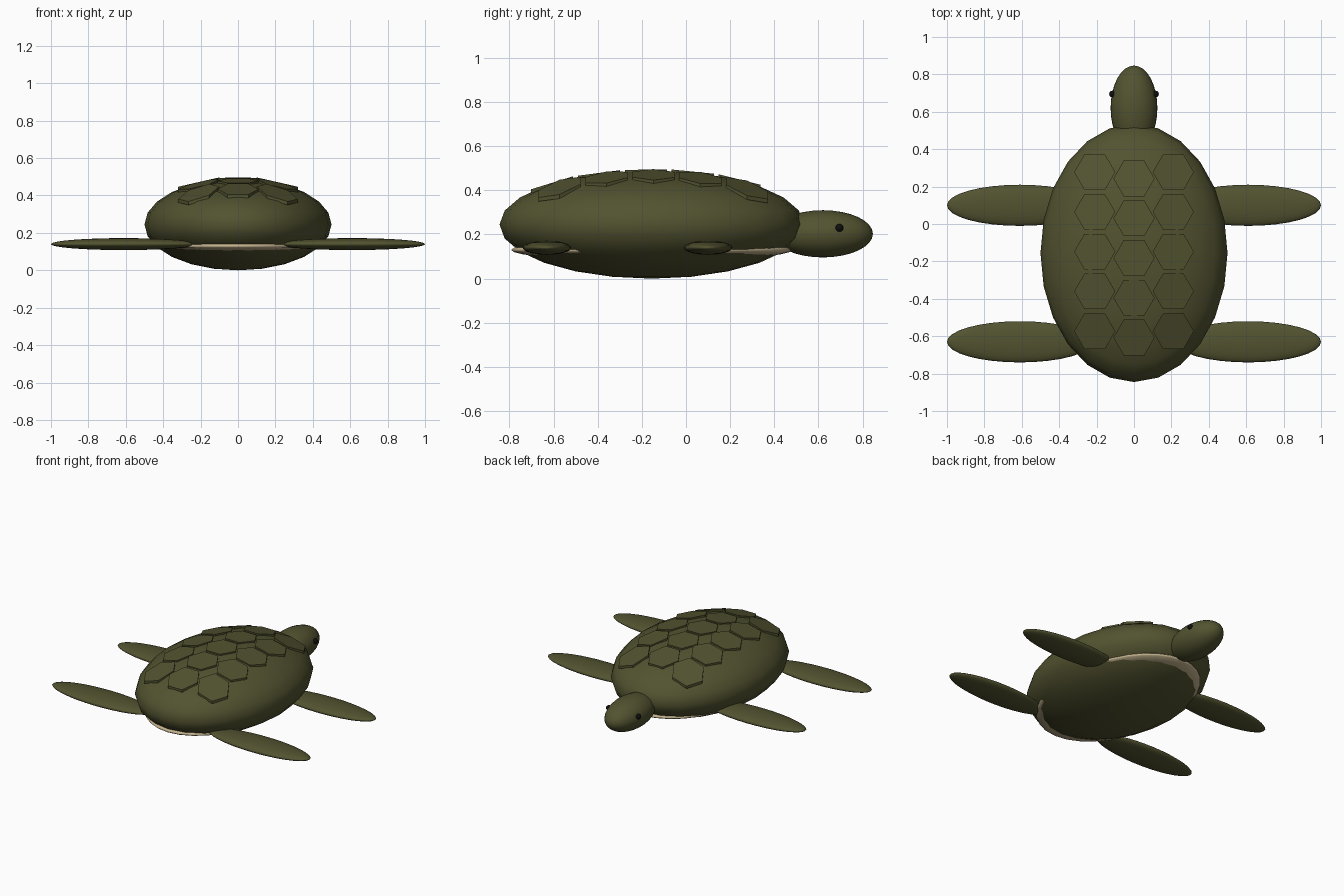
import bpy, bmesh, math
from mathutils import Matrix, Vector

if "Cube" in bpy.data.objects:
    bpy.data.objects.remove(bpy.data.objects["Cube"])


def material(name, rgb):
    m = bpy.data.materials.new(name)
    m.diffuse_color = (*rgb, 1)
    m.use_nodes = True
    m.node_tree.nodes["Principled BSDF"].inputs["Base Color"].default_value = m.diffuse_color
    return m


olive = material("olive green", (0.085, 0.085, 0.03))
tan = material("pale tan", (0.55, 0.45, 0.27))
black = material("black", (0.005, 0.005, 0.005))


def make_object(name, bm, mat, smooth):
    mesh = bpy.data.meshes.new(name)
    bmesh.ops.recalc_face_normals(bm, faces=bm.faces)
    for f in bm.faces:
        f.smooth = smooth
    bm.to_mesh(mesh)
    bm.free()
    mesh.materials.append(mat)
    ob = bpy.data.objects.new(name, mesh)
    bpy.context.collection.objects.link(ob)
    return ob


def ellipsoid(name, centre, radii, mat, segments=32, rings=16):
    bm = bmesh.new()
    bmesh.ops.create_uvsphere(bm, u_segments=segments, v_segments=rings, radius=1)
    bm.transform(Matrix.Translation(centre) @ Matrix.Diagonal((*radii, 1)))
    return make_object(name, bm, mat, True)


# Shell and the belly plate that peeks out around it
C = Vector((0, -0.155, 0.245))
R = Vector((0.5, 0.69, 0.245))
ellipsoid("shell", C, R, olive, 24, 12)
ellipsoid("belly_plate", (0, -0.155, 0.13), (0.428, 0.637, 0.05), tan, 32, 16)

# Head and eyes
ellipsoid("head", (0, 0.62, 0.203), (0.125, 0.227, 0.107), olive)
for side, s in (("left", -1), ("right", 1)):
    ellipsoid(f"eye_{side}", (s * 0.115, 0.695, 0.23), (0.018, 0.018, 0.018), black, 16, 8)
    # Flippers
    for end, y in (("front", 0.1), ("rear", -0.63)):
        ellipsoid(f"{end}_flipper_{side}", (s * 0.61, y, 0.14), (0.39, 0.11, 0.032), olive)


# Hexagonal shell scutes, each lying flat along the shell's slope
def scute(name, x, y):
    u, v = (x - C.x) / R.x, (y - C.y) / R.y
    w = math.sqrt(1 - u * u - v * v)
    z = C.z + R.z * w
    sx, sy = -R.z / R.x * u / w, -R.z / R.y * v / w
    bm = bmesh.new()
    loops = []
    for lift in (0.004, -0.014):
        loop = []
        for k in range(6):
            dx = 0.11 * math.cos(k * math.pi / 3)
            dy = 0.11 * math.sin(k * math.pi / 3)
            loop.append(bm.verts.new((x + dx, y + dy, z + sx * dx + sy * dy + lift)))
        loops.append(loop)
        bm.faces.new(loop)
    top, low = loops
    for k in range(6):
        j = (k + 1) % 6
        bm.faces.new((top[k], top[j], low[j], low[k]))
    make_object(name, bm, olive, False)


for col, (x, y0) in enumerate(((-0.21, 0.277), (0, 0.243), (0.21, 0.277))):
    for row in range(5):
        scute(f"scute_{col + 1}_{row + 1}", x, y0 - 0.2125 * row)
